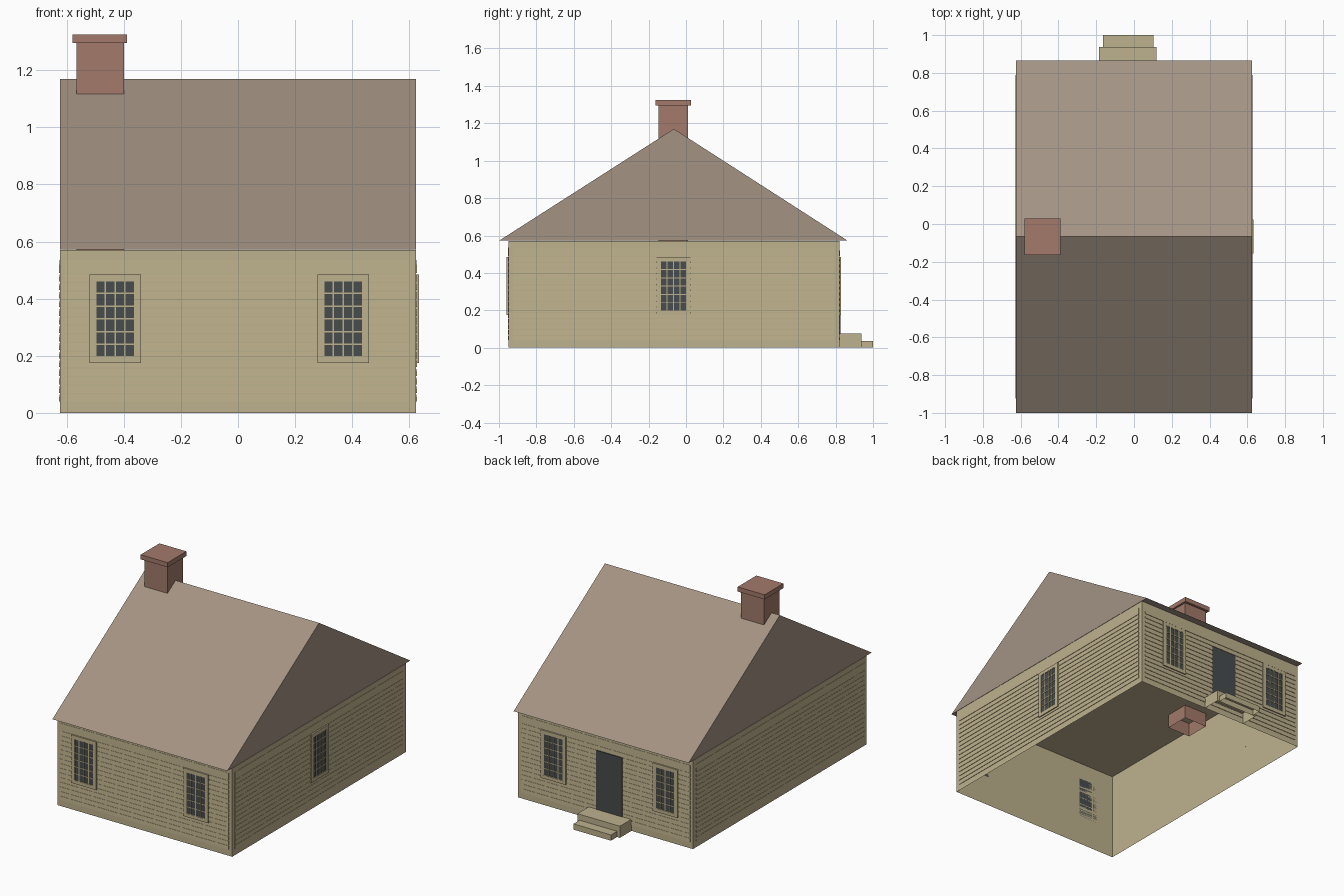
import bpy, bmesh
from mathutils import Vector

cube = bpy.data.objects.get("Cube")
if cube:
    bpy.data.objects.remove(cube, do_unlink=True)


def linear(c):
    c /= 255
    return c / 12.92 if c <= 0.04045 else ((c + 0.055) / 1.055) ** 2.4


def material(name, *rgb):
    colour = [linear(c) for c in rgb] + [1.0]
    mat = bpy.data.materials.new(name)
    mat.use_nodes = True
    mat.diffuse_color = colour
    mat.node_tree.nodes["Principled BSDF"].inputs["Base Color"].default_value = colour
    return mat


cream = material("cream_paint", 190, 177, 141)
shingle = material("brown_shingle", 163, 147, 131)
brick = material("red_brick", 163, 122, 107)
dark = material("dark_glass", 72, 76, 76)


def finish(name, bm, mat):
    bmesh.ops.recalc_face_normals(bm, faces=bm.faces)
    mesh = bpy.data.meshes.new(name)
    bm.to_mesh(mesh)
    bm.free()
    mesh.materials.append(mat)
    obj = bpy.data.objects.new(name, mesh)
    bpy.context.collection.objects.link(obj)
    return obj


def add_box(bm, lo, hi, open_bottom=False):
    verts = bmesh.ops.create_cube(bm, size=1)["verts"]
    lo, hi = Vector(lo), Vector(hi)
    for v in verts:
        v.co = Vector(lo[i] if v.co[i] < 0 else hi[i] for i in range(3))
    if open_bottom:
        low = [f for f in bm.faces if all(v in verts and v.co.z == lo.z for v in f.verts)]
        bmesh.ops.delete(bm, geom=low, context="FACES_ONLY")
    return verts


def box(name, lo, hi, mat, open_bottom=False):
    bm = bmesh.new()
    add_box(bm, lo, hi, open_bottom)
    return finish(name, bm, mat)


# Main dimensions
HALF, FRONT, BACK, EAVE = 0.624, -0.95, 0.82, 0.57
RIDGE_Y, RIDGE_Z = -0.065, 1.17

# Hollow walls with a flat ceiling
box("house_walls", (-HALF, FRONT, 0), (HALF, BACK, EAVE), cream, True)

# Gabled roof
bm = bmesh.new()
section = [(-1.0, EAVE + 0.002), (0.865, EAVE + 0.002), (RIDGE_Y, RIDGE_Z)]
end = bm.faces.new([bm.verts.new((-HALF, y, z)) for y, z in section])
ext = bmesh.ops.extrude_face_region(bm, geom=[end], use_keep_orig=True)["geom"]
moved = [g for g in ext if isinstance(g, bmesh.types.BMVert)]
bmesh.ops.translate(bm, verts=moved, vec=(2 * HALF, 0, 0))
finish("roof", bm, shingle)

# Chimney shaft, reaching below the ceiling, and its cap
box("chimney_shaft", (-0.565, -0.147, 0.48), (-0.4, 0.012, 1.3), brick, True)
box("chimney_cap", (-0.58, -0.163, 1.295), (-0.388, 0.028, 1.325), brick)

# Back steps
box("upper_step", (-0.185, BACK, 0), (0.118, 0.938, 0.075), cream, True)
box("lower_step", (-0.165, 0.938, 0), (0.102, 1.0, 0.037), cream, True)

# Each wall: outward axis, sign and position, then the siding span
walls = {
    "front": (1, -1, FRONT, -0.605, 0.6),
    "back": (1, 1, BACK, -0.605, 0.6),
    "left": (0, 1, HALF, -0.925, 0.79),
    "right": (0, -1, -HALF, -0.925, 0.79),
}


def wall_box(bm, wall, u, out, z):
    """Box on a wall: span along it, distances outward, heights."""
    axis, sign, pos = walls[wall][:3]
    w = sorted(pos + sign * o for o in out)
    spans = [w, u] if axis == 0 else [u, w]
    return add_box(bm, (spans[0][0], spans[1][0], z[0]), (spans[0][1], spans[1][1], z[1]))


# Clapboards: thicker at the lower edge, with a narrow groove between rows
ROW, LOW, HIGH = 0.03, 0.04, 0.535
for wall, (axis, sign, pos, u0, u1) in walls.items():
    bm = bmesh.new()
    for i in range(16):
        z0 = LOW + ROW * i
        z1 = HIGH if i == 15 else z0 + ROW - 0.006
        for v in wall_box(bm, wall, (u0, u1), (0, 0.003), (z0, z1)):
            if v.co.z > (z0 + z1) / 2 and abs(v.co[axis] - pos) > 0.001:
                v.co[axis] = pos + sign * 0.0015
    finish(wall + "_clapboards", bm, cream)


def window(name, wall, centre):
    cols, rows, pw, ph = 4, 6, 0.0342, 0.0445
    half, z0, z1 = 0.09, 0.175, 0.485
    gu, gz = centre - cols * pw / 2, 0.196
    gu1, gz1 = gu + cols * pw, gz + rows * ph
    # Glass behind the bars
    bm = bmesh.new()
    wall_box(bm, wall, (gu, gu1), (0, 0.005), (gz, gz1))
    finish(name + "_glass", bm, dark)
    # Casing and glazing bars
    bm = bmesh.new()
    out, bar = (0, 0.009), 0.0026
    for u in ((centre - half, gu), (gu1, centre + half)):
        wall_box(bm, wall, u, out, (z0, z1))
    for z in ((z0, gz), (gz1, z1)):
        wall_box(bm, wall, (gu, gu1), out, z)
    for i in range(cols + 1):
        u = gu + i * pw
        wall_box(bm, wall, (u - bar, u + bar), (0, 0.008), (gz, gz1))
    for j in range(rows + 1):
        z = gz + j * ph
        wall_box(bm, wall, (gu, gu1), (0, 0.0075), (z - bar, z + bar))
    finish(name + "_frame", bm, cream)


for wall in ("front", "back"):
    window(wall + "_right_window", wall, -0.43)
    window(wall + "_left_window", wall, 0.368)
window("side_window", "left", -0.067)

# Back door
bm = bmesh.new()
wall_box(bm, "back", (-0.122, 0.062), (0, 0.006), (0.075, 0.455))
finish("back_door", bm, dark)
